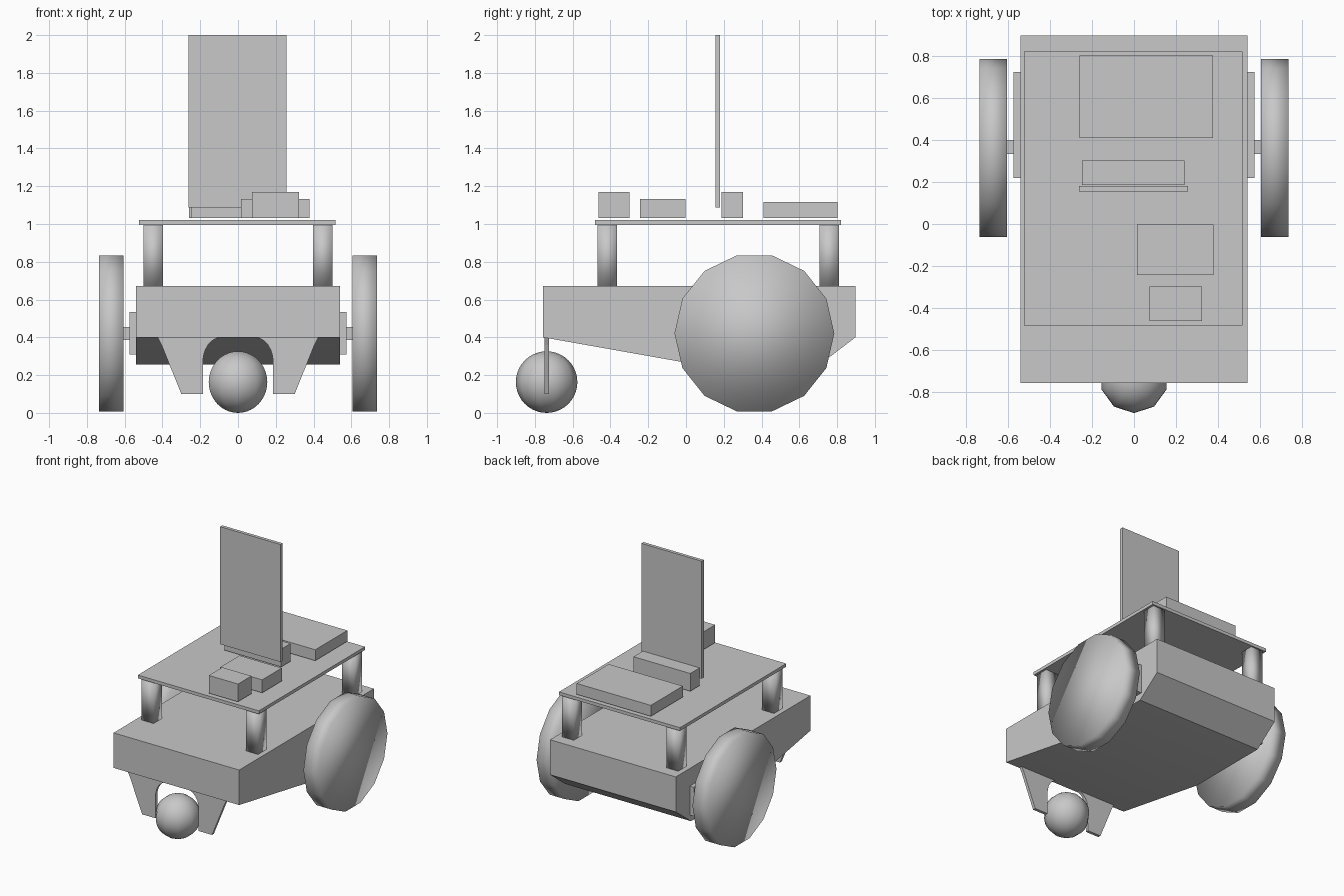
import bpy, bmesh, math
from mathutils import Matrix

cube = bpy.data.objects.get("Cube")
if cube:
    bpy.data.objects.remove(cube, do_unlink=True)

grey = bpy.data.materials.new("light_grey")
grey.use_nodes = True
COLOUR = (0.578, 0.578, 0.578, 1)
grey.diffuse_color = COLOUR
grey.node_tree.nodes["Principled BSDF"].inputs["Base Color"].default_value = COLOUR


def finish(name, bm, smooth_angle=None):
    """Turn a bmesh into a named object, optionally smooth shaded."""
    bmesh.ops.recalc_face_normals(bm, faces=bm.faces)
    mesh = bpy.data.meshes.new(name)
    bm.to_mesh(mesh)
    bm.free()
    mesh.materials.append(grey)
    obj = bpy.data.objects.new(name, mesh)
    bpy.context.collection.objects.link(obj)
    if smooth_angle:
        bpy.ops.object.select_all(action="DESELECT")
        obj.select_set(True)
        bpy.context.view_layer.objects.active = obj
        bpy.ops.object.shade_smooth_by_angle(angle=math.radians(smooth_angle))


def box(name, x, y, z, smooth_angle=None):
    """Box from (low, high) pairs along each axis."""
    bm = bmesh.new()
    bmesh.ops.create_cube(bm, size=1)
    for v in bm.verts:
        v.co = [lo + (c + 0.5) * (hi - lo) for c, (lo, hi) in zip(v.co, (x, y, z))]
    finish(name, bm, smooth_angle)


def wheel(name, centre, radius, width):
    """Fourteen-sided disc on the x axis, resting on a flat edge."""
    bm = bmesh.new()
    bmesh.ops.create_cone(bm, cap_ends=True, segments=14, radius1=radius,
                          radius2=radius, depth=width)
    bmesh.ops.transform(bm, verts=bm.verts, matrix=Matrix.Translation(centre)
                        @ Matrix.Rotation(math.pi / 2, 4, "Y"))
    finish(name, bm, 180)


def extrude(name, points, vector, smooth_angle=None):
    """Prism from a closed outline swept along a vector."""
    bm = bmesh.new()
    face = bm.faces.new([bm.verts.new(p) for p in points])
    swept = bmesh.ops.extrude_face_region(bm, geom=[face])["geom"]
    bmesh.ops.translate(bm, vec=vector,
                        verts=[g for g in swept if isinstance(g, bmesh.types.BMVert)])
    finish(name, bm, smooth_angle)


# Chassis: side profile with a keel, swept across the width
profile = [(-0.757, 0.4), (0.05, 0.257), (0.71, 0.257), (0.897, 0.4),
           (0.897, 0.672), (-0.757, 0.672)]
extrude("chassis", [(-0.54, y, z) for y, z in profile], (1.08, 0, 0), 30)

# Drive wheels, axles, motor plates, caster arms and deck posts on both sides
for side, s in (("left", 1), ("right", -1)):
    wheel(f"{side}_wheel", (s * 0.67, 0.362, 0.421), 0.423, 0.13)
    box(f"{side}_axle", sorted((s * 0.56, s * 0.62)), (0.333, 0.4), (0.385, 0.455))
    box(f"{side}_motor_plate", sorted((s * 0.5, s * 0.575)), (0.22, 0.725), (0.31, 0.535))

    arm = [(0.425, 0.4), (0.405, 0.36), (0.3, 0.1), (0.186, 0.1), (0.186, 0.27)]
    for i in range(1, 7):
        a = math.radians(15 * i)
        arm.append((0.085 + 0.101 * math.cos(a), 0.27 + 0.131 * math.sin(a)))
    extrude(f"{side}_caster_arm", [(s * x, -0.748, z) for x, z in arm], (0, 0.023, 0))

    for end, y in (("front", -0.417), ("back", 0.758)):
        box(f"{end}_{side}_post", sorted((s * 0.398, s * 0.5)), (y - 0.051, y + 0.051),
            (0.672, 0.996), 95)

# Caster ball
bm = bmesh.new()
bmesh.ops.create_uvsphere(bm, u_segments=10, v_segments=20, radius=0.163)
bmesh.ops.translate(bm, verts=bm.verts, vec=(0, -0.738, 0.163))
finish("caster_ball", bm, 60)

# Upper deck and the modules mounted on it
box("deck", (-0.523, 0.517), (-0.483, 0.821), (0.996, 1.021))
box("screen", (-0.262, 0.257), (0.155, 0.181), (1.087, 2.0))
box("screen_mount", (-0.248, 0.24), (0.187, 0.302), (1.032, 1.17))
box("battery", (-0.26, 0.377), (0.41, 0.803), (1.032, 1.117))
box("controller", (0.015, 0.378), (-0.243, -0.002), (1.032, 1.133))
box("sensor", (0.073, 0.324), (-0.463, -0.298), (1.032, 1.17))
